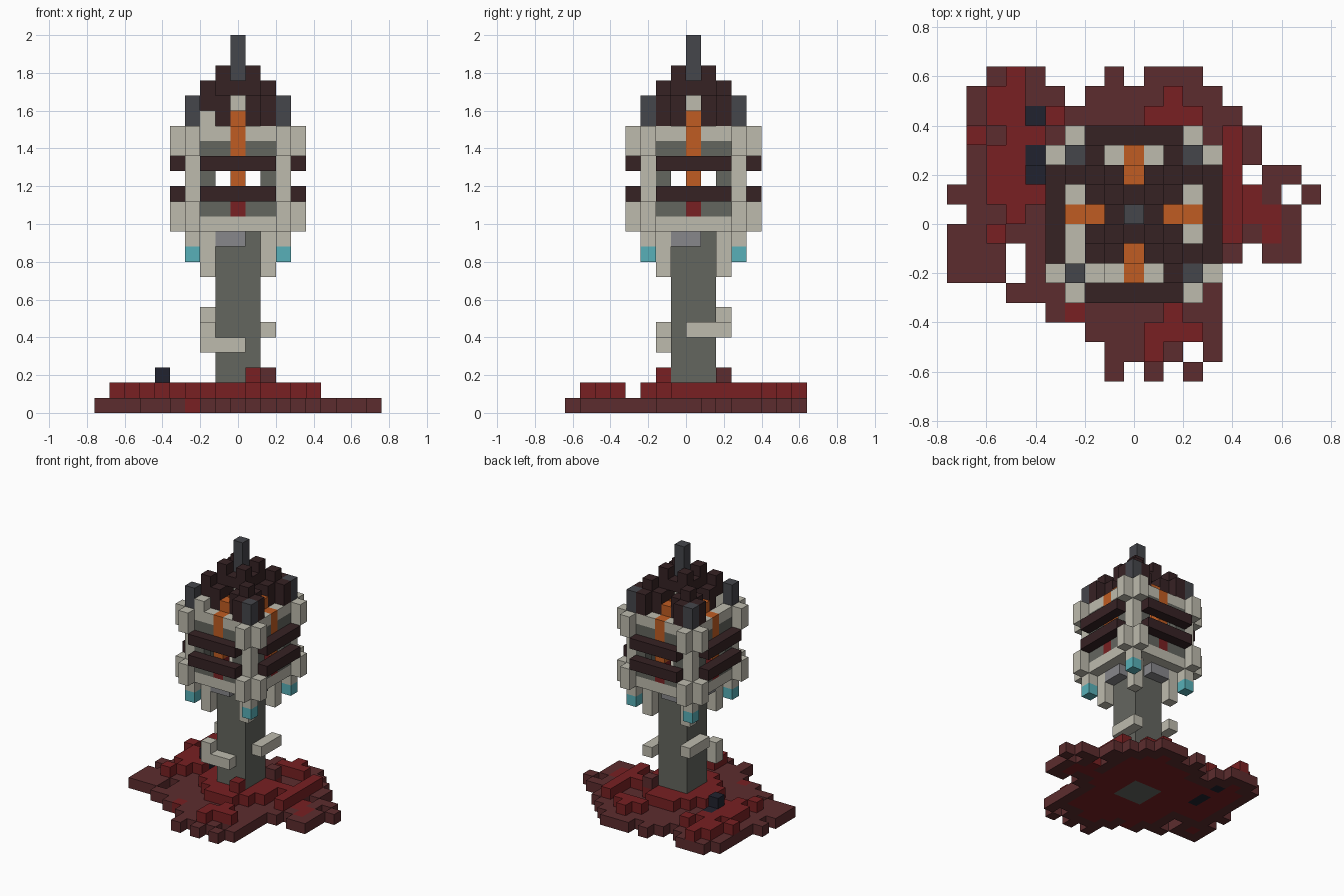
import bpy
import bmesh
from mathutils import Vector

if "Cube" in bpy.data.objects:
    bpy.data.objects.remove(bpy.data.objects["Cube"], do_unlink=True)

S = 0.08  # block size

# Flat colours
PALETTE = {
    "bone": "bebbae", "stone": "64665f", "pale_stone": "87878b",
    "charred_wood": "362224", "slate": "45464b", "ember_orange": "c05c22",
    "red": "782022", "dried_brown": "5c2c2e", "ink": "21222e", "cyan": "58b0b8",
}


def linear(h):
    c = int(h, 16) / 255
    return c / 12.92 if c < 0.04045 else ((c + 0.055) / 1.055) ** 2.4


MATS = {}
for name, code in PALETTE.items():
    rgba = [linear(code[i:i + 2]) for i in (0, 2, 4)] + [1]
    m = bpy.data.materials.new(name)
    m.use_nodes = True
    m.diffuse_color = rgba
    m.node_tree.nodes["Principled BSDF"].inputs["Base Color"].default_value = rgba
    MATS[name] = m

grid = {}  # cell -> (part, colour)


def span(r):
    return range(r, r + 1) if isinstance(r, int) else range(r[0], r[1] + 1)


def fill(part, colour, xs, ys, zs):
    """Fill a block range; each range is a number or (first, last)."""
    for x in span(xs):
        for y in span(ys):
            for z in span(zs):
                grid[x, y, z] = (part, colour)


def corners(part, colour, x, y, zs):
    """Repeat a column in all four quadrants, and across the diagonal."""
    for sx in (-1, 1):
        for sy in (-1, 1):
            fill(part, colour, sx * x, sy * y, zs)
            fill(part, colour, sx * y, sy * x, zs)


def sides(part, colour, half, depth, zs):
    """Repeat a wall strip of given half width on all four sides."""
    for s in (-1, 1):
        fill(part, colour, (-half, half), s * depth, zs)
        fill(part, colour, s * depth, (-half, half), zs)


# Ragged brown ground layer, from back to front
for xs, ys in (
    ((-7, -5), 7), (-1, 7), ((1, 3), 7), ((-8, -4), 6), ((-2, 4), 6),
    ((-8, 5), (2, 5)), (6, (3, 4)), ((7, 8), 2), ((-9, 7), 1), (9, 1),
    ((-8, 8), (-1, 0)), ((-9, -7), (-3, -1)), ((-5, 5), -2), ((7, 8), -2),
    ((-5, 4), -3), ((-6, 4), -4), ((-4, 4), -5), ((-2, 4), -6),
    ((-1, 2), -7), (4, -7), (-1, -8), (1, -8), (3, -8),
):
    fill("ground", "dried_brown", xs, ys, 0)

# Red spots level with the ground
for xs, ys in ((-3, -5), (6, 1), ((6, 7), 0), (7, -1)):
    fill("ground", "red", xs, ys, 0)

# Raised red clumps
for xs, ys in (
    (-6, 7), ((-7, -6), (5, 6)), (-4, 5), (-8, 4), ((-6, -5), 4),
    ((-7, -6), (2, 3)), ((-7, -5), 1), (-6, 0), (-7, -1),
    (2, 6), ((1, 3), 5), (5, (-1, 4)), (4, 1),
    ((-1, 1), (-3, 3)), ((-2, 2), (-2, 2)), ((-3, 3), (-1, 1)),
    (2, -5), ((1, 3), -6), (1, -7),
):
    fill("ground", "red", xs, ys, 1)
fill("ground", "red", 1, -2, 2)
fill("ground", "dried_brown", 2, 2, 2)

# Ink-dark stump
fill("dark_stump", "ink", -5, 5, 0)
fill("dark_stump", "ink", -5, (2, 3), (0, 1))
fill("dark_stump", "ink", -5, 2, 2)

# Stone post with pale collar blocks
fill("post", "stone", (-1, 1), (-1, 1), (0, 11))
for s in (-1, 1):
    fill("collar", "pale_stone", (-1, 0), 2 * s, 11)
    fill("collar", "pale_stone", 2 * s, (-1, 0), 11)

# Bone straps around the post
fill("post_straps", "bone", (-2, 0), -2, 4)
fill("post_straps", "bone", -2, -2, 5)
fill("post_straps", "bone", 2, (0, 2), 5)
fill("post_straps", "bone", -2, (0, 2), 6)

# Lantern cage: floor, walls with windows, rim
fill("lantern_floor", "bone", (-3, 3), (-3, 3), 12)
sides("lantern_wall", "stone", 2, 3, (13, 17))
sides("lantern_rim", "bone", 2, 3, 18)
for z in (14, 15, 16):
    for w in (-1, 1):
        for s in (-3, 3):
            del grid[w, s, z], grid[s, w, z]

# Flame strips on each side
sides("flame", "red", 0, 3, (13, 14))
sides("flame", "ember_orange", 0, 3, (15, 18))
sides("flame", "ember_orange", 0, 2, (18, 19))

# Bone corner posts, arms, braces and hanging cyan lights
corners("corner_posts", "bone", 3, 3, (11, 18))
for zs in ((12, 13), (17, 18)):
    corners("corner_arms", "bone", 3, 4, zs)
corners("braces", "bone", 2, 2, (9, 11))
corners("hanging_lights", "cyan", 3, 3, 10)

# Charred bars on each side
for z in (14, 16):
    sides("bars", "charred_wood", 2, 4, z)

# Stepped crown roof, broken at one corner
corners("crown", "charred_wood", 2, 3, (19, 20))
corners("crown", "charred_wood", 1, 2, (19, 20))
corners("crown", "charred_wood", 2, 2, (20, 21))
corners("crown", "charred_wood", 1, 1, (20, 22))
sides("crown", "charred_wood", 0, 1, 21)
for cell in ((-2, -3, 20), (-3, -2, 19), (-3, -2, 20)):
    del grid[cell]
fill("lantern_rim", "bone", -2, -3, 19)

# Spires
corners("corner_spires", "slate", 3, 3, (19, 20))
fill("spire_base", "bone", 0, 0, (19, 20))
fill("spire", "slate", 0, 0, (21, 24))

# Skin every part with its exposed faces only
AXES = [Vector(d) for d in ((1, 0, 0), (0, 1, 0), (0, 0, 1))]
AROUND = [(i, j) for i in (-1, 0, 1) for j in (-1, 0, 1)]


def skin(part):
    bm = bmesh.new()
    verts, slots = {}, []
    for cell, (owner, colour) in grid.items():
        if owner != part:
            continue
        mid = Vector(cell)
        for a in range(3):
            for s in (-1, 1):
                n = AXES[a] * s
                if tuple(int(c) for c in mid + n) in grid:
                    continue
                u, v = AXES[(a + 1) % 3], AXES[(a + 2) % 3] * s
                ring = []
                for p, q in ((-1, -1), (1, -1), (1, 1), (-1, 1)):
                    co = mid + (n + u * p + v * q) / 2
                    key = tuple(co)
                    if key not in verts:
                        pos = Vector((co.x, co.y + 0.5, co.z + 0.5)) * S
                        verts[key] = bm.verts.new(pos)
                    ring.append(verts[key])
                paint = colour
                # Underside of the ground is red away from its edge
                if (a == 2 and s < 0 and cell[2] == 0 and colour == "dried_brown"
                        and all((cell[0] + i, cell[1] + j, 0) in grid for i, j in AROUND)):
                    paint = "red"
                if paint not in slots:
                    slots.append(paint)
                bm.faces.new(ring).material_index = slots.index(paint)
    mesh = bpy.data.meshes.new(part)
    bm.to_mesh(mesh)
    bm.free()
    for c in slots:
        mesh.materials.append(MATS[c])
    bpy.context.collection.objects.link(bpy.data.objects.new(part, mesh))


for part in sorted({p for p, _ in grid.values()}):
    skin(part)
